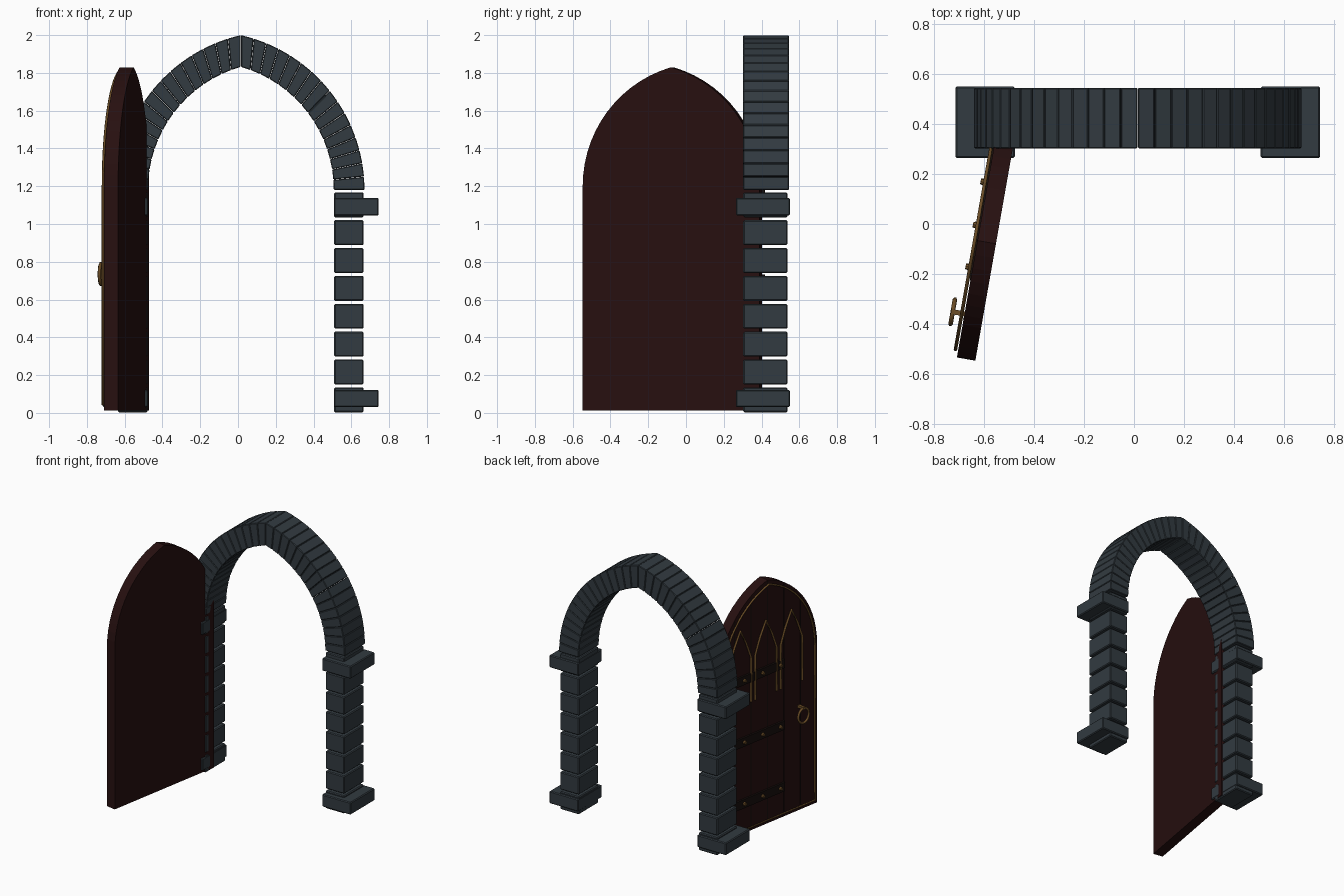
import bpy, bmesh, math
from mathutils import Matrix, Vector

if "Cube" in bpy.data.objects:
    bpy.data.objects.remove(bpy.data.objects["Cube"])

CX = 0.015          # centre line of the arch


def material(name, rgb):
    m = bpy.data.materials.new(name)
    m.diffuse_color = (*rgb, 1)
    m.use_nodes = True
    m.node_tree.nodes["Principled BSDF"].inputs["Base Color"].default_value = m.diffuse_color
    return m


STONE = material("slate stone", (0.032, 0.043, 0.052))
WOOD = material("dark red wood", (0.020, 0.005, 0.005))
DARK = material("dark iron", (0.009, 0.005, 0.004))
GOLD = material("aged brass", (0.150, 0.075, 0.020))


def add(name, bm, mat, matrix=None, bevel=0):
    bmesh.ops.recalc_face_normals(bm, faces=bm.faces)
    if bevel:
        bmesh.ops.bevel(bm, geom=bm.edges[:], offset=bevel, segments=1, affect='EDGES')
    me = bpy.data.meshes.new(name)
    bm.to_mesh(me)
    bm.free()
    me.materials.append(mat)
    ob = bpy.data.objects.new(name, me)
    bpy.context.collection.objects.link(ob)
    if matrix:
        ob.matrix_world = matrix
    return ob


def box(bm, x0, x1, y0, y1, z0, z1):
    m = Matrix.Translation(((x0 + x1) / 2, (y0 + y1) / 2, (z0 + z1) / 2)) @ \
        Matrix.Diagonal((x1 - x0, y1 - y0, z1 - z0, 1))
    bmesh.ops.create_cube(bm, size=1, matrix=m)


def prism(bm, pts, y0, y1):
    """Extrude an (x, z) outline along y."""
    a = [bm.verts.new((x, y0, z)) for x, z in pts]
    b = [bm.verts.new((x, y1, z)) for x, z in pts]
    bm.faces.new(a)
    bm.faces.new(b[::-1])
    for i in range(len(pts)):
        j = (i + 1) % len(pts)
        bm.faces.new((a[i], b[i], b[j], a[j]))


def sided_box(bm, s, x0, x1, *rest):
    xs = sorted((CX + s * x0, CX + s * x1))
    box(bm, *xs, *rest)


# Pillars: stacked blocks with open joints, plus base and capital slabs
for s, side in ((1, "right"), (-1, "left")):
    bm = bmesh.new()
    for i in range(8):
        z = 0.003 + i * 0.1475
        sided_box(bm, s, 0.494, 0.65, 0.303, 0.537, z, z + 0.132)
    add(side + "_pillar_blocks", bm, STONE, bevel=0.006)
    for name, z0, z1 in (("base", 0.03, 0.122), ("capital", 1.045, 1.138)):
        bm = bmesh.new()
        sided_box(bm, s, 0.492, 0.73, 0.264, 0.55, z0, z1)
        add(f"{side}_{name}", bm, STONE, bevel=0.006)

# Pointed arch of wedge stones
R, C, SPRING, T, N = 0.841, 0.186, 1.18, 0.163, 16
for s, side in ((1, "right"), (-1, "left")):
    bm = bmesh.new()

    def at(r, a):
        # stones next to the apex are cut on the centre line
        x = r * math.cos(a) - C
        z = SPRING + r * math.sin(a)
        return (CX + s * max(x, 0.001), z)

    def joint(i):
        f = i / N
        return [(R - T), math.acos(C / (R - T)) * f], [R, math.acos(C / R) * f]
    for i in range(N):
        (ri, a0), (ro, b0) = joint(i)
        (_, a1), (_, b1) = joint(i + 1)
        g = 0.001
        prism(bm, [at(ri, a0 + g), at(ro, b0 + g), at(ro, b1 - g), at(ri, a1 - g)], 0.303, 0.545)
    add(side + "_arch_stones", bm, STONE, bevel=0.004)

# Door frame of reference: x along the leaf to the hinge, y out of the decorated face
DOOR = Matrix.Translation((-0.635, -0.547, 0)) @ Matrix.Rotation(math.radians(80), 4, 'Z')
W, TH = 0.95, 0.075


def door_outline(inset, n=14):
    r, c = 0.655 - inset, 0.18
    top = math.acos(c / r)
    right = [(W / 2 + r * math.cos(top * i / n) - c, 1.2 + r * math.sin(top * i / n))
             for i in range(n + 1)]
    left = [(W - x, z) for x, z in right[-2::-1]]
    z0 = 0.013 + inset
    return [(inset, z0), (W - inset, z0)] + right + left


bm = bmesh.new()
prism(bm, door_outline(0), 0, TH)
add("door_leaf", bm, WOOD, DOOR)

# Plank joints as thin dark plates
bm = bmesh.new()
for i in range(1, 6):
    x = W * i / 6
    top = 1.2 + math.sqrt(0.655 ** 2 - (abs(x - W / 2) + 0.18) ** 2) - 0.01
    box(bm, x - 0.004, x + 0.004, TH - 0.001, TH + 0.002, 0.02, top)
add("plank_joints", bm, DARK, DOOR)

# Hinge straps with brass studs
straps, studs = bmesh.new(), bmesh.new()
for z in (0.24, 0.70, 1.16):
    box(straps, 0.32, 0.965, TH, TH + 0.014, z - 0.033, z + 0.033)
    for x in (0.365, 0.535, 0.71):
        m = Matrix.Translation((x, TH + 0.02, z)) @ Matrix.Rotation(-math.pi / 2, 4, 'X')
        bmesh.ops.create_cone(studs, cap_ends=True, segments=8, radius1=0.015,
                              radius2=0.011, depth=0.018, matrix=m)
add("hinge_straps", straps, DARK, DOOR)
add("strap_studs", studs, GOLD, DOOR)


# Brass rods follow paths on the door face
def rod(name, pts, radius, offset, closed=False):
    cu = bpy.data.curves.new(name, 'CURVE')
    cu.dimensions = '3D'
    cu.bevel_depth, cu.bevel_resolution, cu.use_fill_caps = radius, 1, True
    sp = cu.splines.new('POLY')
    sp.points.add(len(pts) - 1)
    for p, (x, z) in zip(sp.points, pts):
        p.co = (x, offset, z, 1)
    sp.use_cyclic_u = closed
    tmp = bpy.data.objects.new(name + "_path", cu)
    me = bpy.data.meshes.new_from_object(tmp)
    bpy.data.objects.remove(tmp)
    me.materials.clear()
    me.materials.append(GOLD)
    ob = bpy.data.objects.new(name, me)
    bpy.context.collection.objects.link(ob)
    ob.matrix_world = DOOR


rod("door_border", door_outline(0.03), 0.007, TH + 0.011, True)
for i, x in enumerate((0.255, 0.50, 0.745)):
    h = 0.103
    rod(f"lancet_tracery_{i + 1}",
        [(x - h, 0.98), (x - h, 1.31), (x - h * 0.55, 1.43), (x, 1.54),
         (x + h * 0.55, 1.43), (x + h, 1.31), (x + h, 0.98)], 0.008, TH + 0.011)

# Ring handle with its mounting pin
ring = [(0.177 + 0.05 * math.cos(a), 0.735 + 0.055 * math.sin(a))
        for a in (math.tau * i / 20 for i in range(20))]
rod("ring_handle", ring, 0.009, TH + 0.048, True)
bm = bmesh.new()
box(bm, 0.167, 0.187, TH, TH + 0.055, 0.78, 0.80)
add("ring_mount", bm, GOLD, DOOR)
